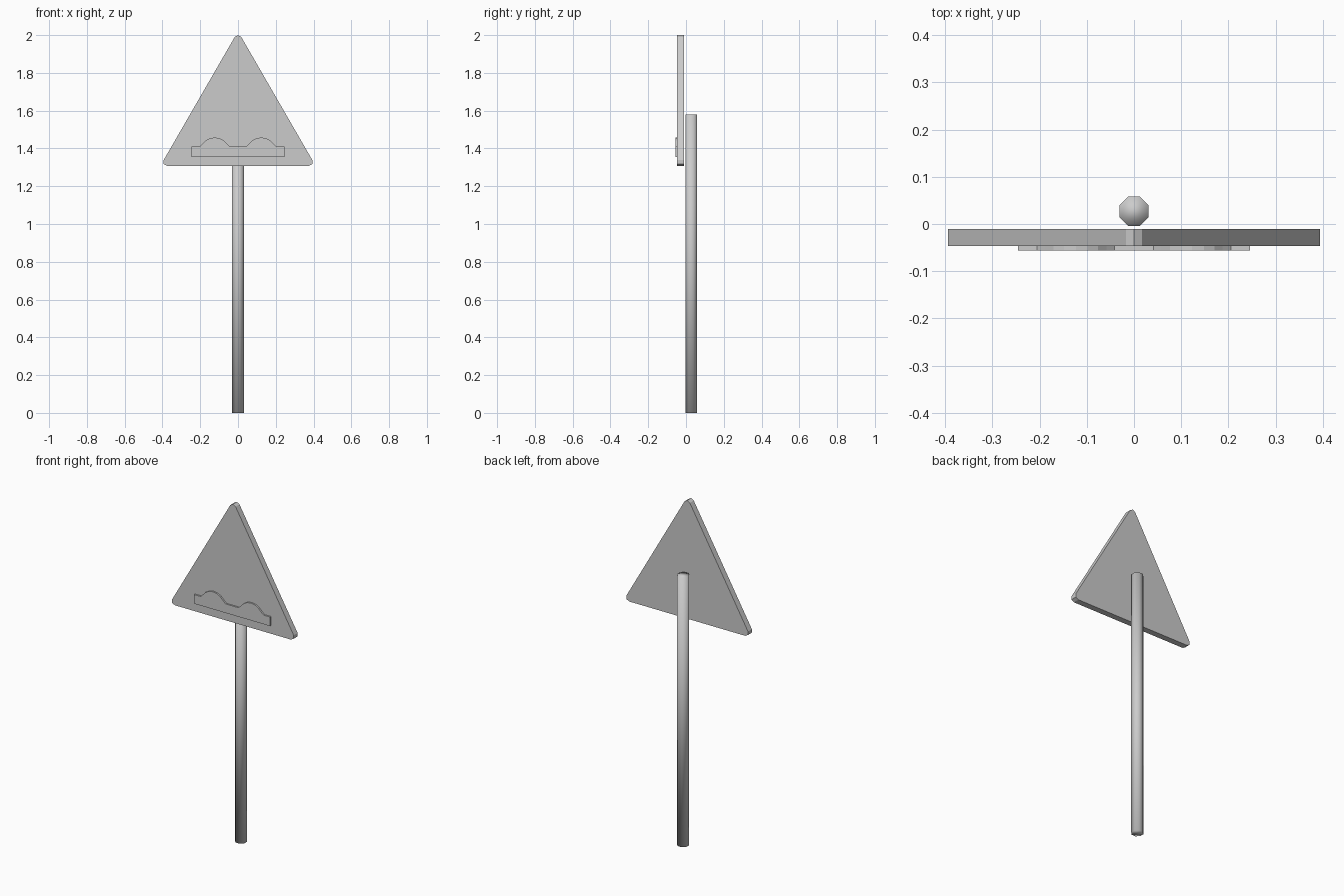
import bpy, bmesh
from math import sin, cos, pi, radians, sqrt

cube = bpy.data.objects.get("Cube")
if cube:
    bpy.data.objects.remove(cube, do_unlink=True)

grey = bpy.data.materials.new("plain grey")
grey.use_nodes = True
colour = (0.6, 0.6, 0.6, 1)
grey.diffuse_color = colour
grey.node_tree.nodes["Principled BSDF"].inputs["Base Color"].default_value = colour


def add_object(name, bm):
    bmesh.ops.recalc_face_normals(bm, faces=bm.faces)
    mesh = bpy.data.meshes.new(name)
    bm.to_mesh(mesh)
    bm.free()
    mesh.materials.append(grey)
    obj = bpy.data.objects.new(name, mesh)
    bpy.context.collection.objects.link(obj)
    return obj


def plate(name, outline, front, back):
    """Extrude an x-z outline from front to back along y."""
    bm = bmesh.new()
    face = bm.faces.new([bm.verts.new((x, front, z)) for x, z in outline])
    new = bmesh.ops.extrude_face_region(bm, geom=[face], use_keep_orig=True)["geom"]
    for v in new:
        if isinstance(v, bmesh.types.BMVert):
            v.co.y = back
    return add_object(name, bm)


def arc(cx, cz, radius, start, end, steps):
    angles = [radians(start + (end - start) * i / steps) for i in range(steps + 1)]
    return [(cx + radius * cos(a), cz + radius * sin(a)) for a in angles]


# Octagonal pole, smooth all over
bm = bmesh.new()
bmesh.ops.create_cone(bm, cap_ends=True, segments=8, radius1=0.0335,
                      radius2=0.0335, depth=1.58)
turn = pi / 8 if any(abs(v.co.x) < 1e-4 for v in bm.verts) else 0
for v in bm.verts:
    x, y = v.co.x, v.co.y
    v.co.x = x * cos(turn) - y * sin(turn)
    v.co.y = x * sin(turn) + y * cos(turn) + 0.027
    v.co.z += 0.79
pole = add_object("pole", bm)
pole.data.shade_smooth()

# Triangular panel with rounded corners
base, r = 1.308, 0.02
height = 2 - base + r
half = height / sqrt(3)
reach = half - r * sqrt(3)
outline = (arc(0, 2 - r, r, 30, 150, 2)
           + arc(-reach, base + r, r, 150, 270, 2)
           + arc(reach, base + r, r, 270, 390, 2))
plate("sign_panel", outline, -0.047, -0.011)

# Raised uneven-road symbol: a bar with two humps
w, low, top = 0.246, 1.356, 1.409
symbol = [(-w, low), (-w, top)]
for cx in (-0.123, 0.123):
    symbol += [(cx - 0.082, top), *arc(cx, 1.379, 0.079, 145, 35, 6), (cx + 0.082, top)]
symbol += [(w, top), (w, low)]
plate("bump_symbol", symbol, -0.056, -0.047)
